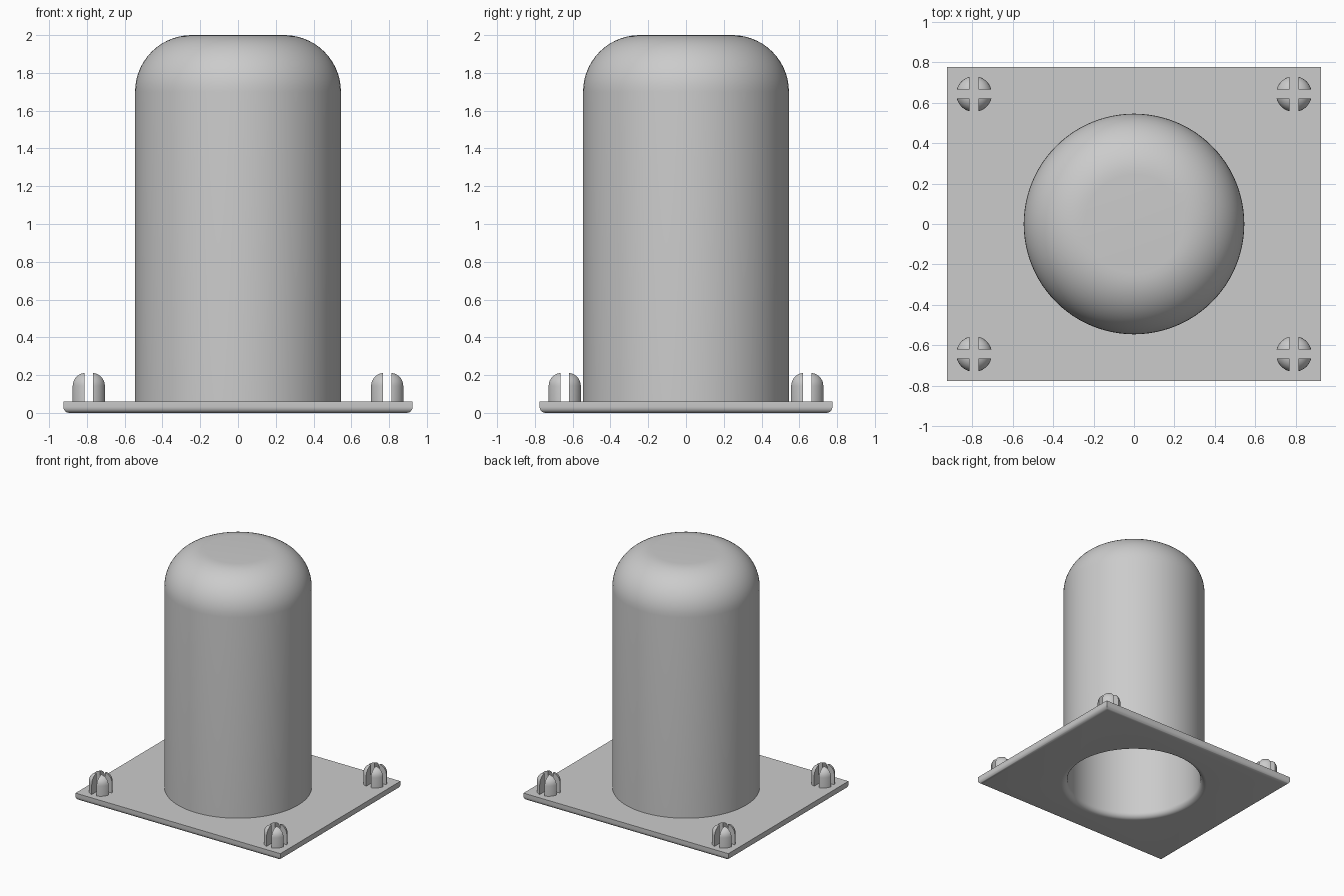
import bpy, bmesh, math
from mathutils import Matrix, Vector

if "Cube" in bpy.data.objects:
    bpy.data.objects.remove(bpy.data.objects["Cube"], do_unlink=True)

SEGMENTS = 96
PLATE_TOP = 0.06
RIM = 0.56

grey = bpy.data.materials.new("plain grey")
grey.use_nodes = True
colour = (0.6, 0.6, 0.6, 1)
grey.diffuse_color = colour
grey.node_tree.nodes["Principled BSDF"].inputs["Base Color"].default_value = colour


def arc(cx, cz, radius, start, end, steps=14):
    """Points of a fillet in the radius/height plane, angles in degrees."""
    angles = [math.radians(start + (end - start) * i / steps) for i in range(steps + 1)]
    return [(cx + radius * math.cos(a), cz + radius * math.sin(a)) for a in angles]


def lathe(profile):
    """Spin a radius/height profile around z."""
    bm = bmesh.new()
    verts = [bm.verts.new((r, 0, z)) for r, z in profile]
    edges = [bm.edges.new(pair) for pair in zip(verts, verts[1:])]
    bmesh.ops.spin(bm, geom=verts + edges, axis=(0, 0, 1), cent=(0, 0, 0),
                   angle=math.tau, steps=SEGMENTS, use_duplicate=False)
    bmesh.ops.remove_doubles(bm, verts=bm.verts, dist=0.0001)
    bmesh.ops.recalc_face_normals(bm, faces=bm.faces)
    return bm


def finish(bm, name):
    mesh = bpy.data.meshes.new(name)
    bm.to_mesh(mesh)
    bm.free()
    obj = bpy.data.objects.new(name, mesh)
    bpy.context.collection.objects.link(obj)
    mesh.materials.append(grey)
    return obj


def smooth(obj):
    bpy.ops.object.select_all(action='DESELECT')
    obj.select_set(True)
    bpy.context.view_layer.objects.active = obj
    bpy.ops.object.shade_smooth_by_angle(angle=math.radians(35))


# Hollow domed cylinder with a rounded opening underneath
outside = [(RIM, PLATE_TOP), (0.545, PLATE_TOP)] + arc(0.245, 1.7, 0.3, 0, 90) + [(0, 2.0)]
inside = [(0, 1.97)] + arc(0.245, 1.7, 0.27, 90, 0) + arc(RIM, 0.045, 0.045, 180, 270)
smooth(finish(lathe(outside + inside + [(RIM, PLATE_TOP)]), "domed_shell"))

# Base plate with rounded lower edges
bm = bmesh.new()
bmesh.ops.create_cube(bm, size=1, matrix=Matrix.Translation((0, 0, PLATE_TOP / 2))
                      @ Matrix.Diagonal((1.85, 1.55, PLATE_TOP, 1)))
lower = [e for e in bm.edges if all(v.co.z < 0.01 for v in e.verts)]
bmesh.ops.bevel(bm, geom=lower, offset=0.032, segments=6, profile=0.5, affect='EDGES')
plate = finish(bm, "base_plate")

# Round hole through the plate
cutter = finish(lathe([(0, -0.2), (RIM, -0.2), (RIM, 0.3), (0, 0.3)]), "hole_cutter")
cutter.hide_render = True
cut = plate.modifiers.new("hole", 'BOOLEAN')
cut.object = cutter
cut.operation = 'DIFFERENCE'
cut.solver = 'EXACT'
bpy.ops.object.select_all(action='DESELECT')
plate.select_set(True)
bpy.context.view_layer.objects.active = plate
bpy.ops.object.modifier_apply(modifier=cut.name)
bpy.data.objects.remove(cutter, do_unlink=True)
smooth(plate)

# One quarter of a split peg, cut by the crossed slots
quarter = lathe([(0, 0.05), (0.088, 0.05)] + arc(0.018, 0.143, 0.07, 0, 90, 8) + [(0, 0.213)])
for normal in (Vector((1, 0, 0)), Vector((0, 1, 0))):
    cut = bmesh.ops.bisect_plane(quarter, geom=quarter.verts[:] + quarter.edges[:] + quarter.faces[:],
                                 plane_co=normal * 0.022, plane_no=normal, clear_inner=True)
    rim = [g for g in cut["geom_cut"] if isinstance(g, bmesh.types.BMEdge)]
    bmesh.ops.edgeloop_fill(quarter, edges=rim)
bmesh.ops.recalc_face_normals(quarter, faces=quarter.faces)
quarter_mesh = bpy.data.meshes.new("peg_quarter")
quarter.to_mesh(quarter_mesh)
quarter.free()

# Four pegs of four quarters, one near each corner
for side, sx in (("left", 1), ("right", -1)):
    for end, sy in (("front", -1), ("back", 1)):
        peg = bmesh.new()
        for turn in range(4):
            start = len(peg.verts)
            peg.from_mesh(quarter_mesh)
            peg.verts.ensure_lookup_table()
            bmesh.ops.rotate(peg, verts=peg.verts[start:], cent=(0, 0, 0),
                             matrix=Matrix.Rotation(turn * math.pi / 2, 3, 'Z'))
        bmesh.ops.translate(peg, verts=peg.verts, vec=(sx * 0.79, sy * 0.642, 0))
        smooth(finish(peg, f"split_peg_{end}_{side}"))
bpy.data.meshes.remove(quarter_mesh)
